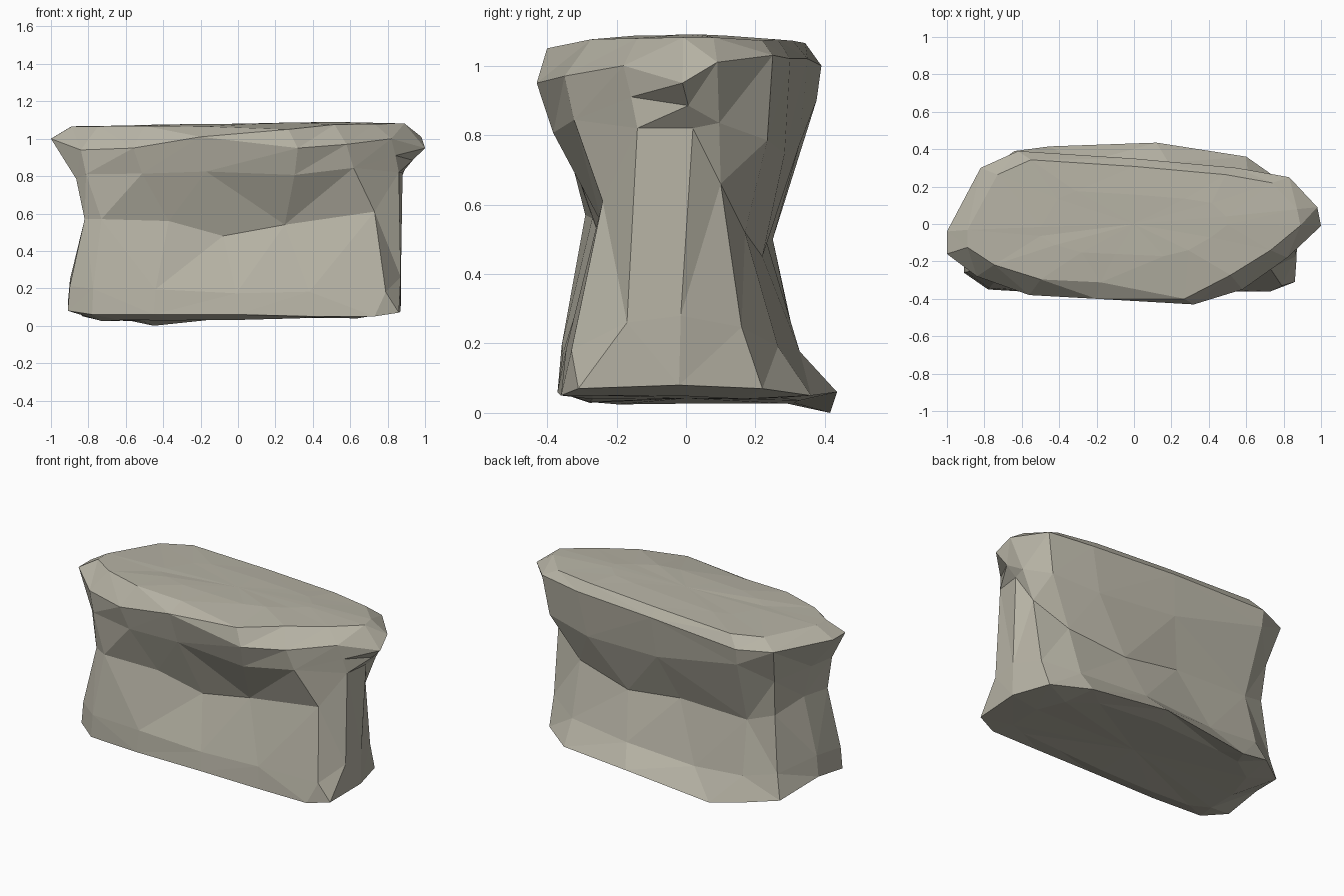
import bpy, bmesh, random

if "Cube" in bpy.data.objects:
    bpy.data.objects.remove(bpy.data.objects["Cube"])

random.seed(4)

# Key outlines, counter-clockwise from the left end: foot, waist, overhanging rim
foot = [(-.91, -.02, .12), (-.91, -.26, .08), (-.78, -.35, .06), (-.45, -.37, .06), (0, -.37, .06),
        (.4, -.36, .05), (.73, -.36, .05), (.86, -.31, .07), (.87, -.02, .08), (.80, .22, .07),
        (.6, .36, .05), (.12, .435, .06), (-.45, .415, 0), (-.64, .39, .04), (-.83, .25, .05)]
waist = [(-.81, -.02, .60), (-.82, -.24, .57), (-.73, -.29, .57), (-.37, -.27, .56), (-.08, -.24, .48),
         (.25, -.24, .54), (.73, -.24, .61), (.86, -.14, .82), (.88, .02, .82), (.82, .10, .66),
         (.62, .17, .52), (.25, .22, .45), (-.12, .23, .50), (-.6, .25, .50), (-.76, .20, .55)]
rim = [(-1, -.04, 1), (-1, -.16, 1), (-.84, -.28, .94), (-.56, -.38, .95), (-.2, -.40, 1.01),
       (.32, -.43, .95), (.58, -.35, .97), (.82, -.18, 1.0), (1, -.01, .95), (.98, .09, 1.01),
       (.83, .25, 1.03), (.55, .30, 1.02), (0, .35, 1.02), (-.62, .39, 1.0), (-.82, .30, 1.0)]


def blend(a, b, rule):
    """Ring between two outlines; rule(point) gives the (xy, z) blend factors."""
    ring = []
    for p, q in zip(a, b):
        t, tz = rule(p)
        ring.append((p[0] + (q[0] - p[0]) * t, p[1] + (q[1] - p[1]) * t,
                     p[2] + (q[2] - p[2]) * tz))
    return ring


def inset(ring, sx, front, back, z, rough):
    return [(x * sx, y * (front if y < 0 else back), z + .008 * x + random.uniform(-rough, rough))
            for x, y, _ in ring]


def flare_rule(p):
    if p[1] > .1:                   # back flares out near the ground
        return .5, .3
    return .12, .27                 # front is steep


def shoulder_rule(p):
    if p[0] > .75:
        return .45, .5
    if p[0] < -.75:                 # left end stays narrow, then flicks out
        return .25, .5
    if p[1] < 0:
        return .75, .65
    return (.9, .8) if p[0] < -.5 else (.8, .52)


flare = blend(foot, waist, flare_rule)
flare[7] = (.87, -.17, .26)         # bevelled front right corner
flare[6] = (.79, -.33, .18)
shoulder = blend(waist, rim, shoulder_rule)
under = inset(foot, .8, .75, .75, .038, .008)
crown = inset(rim, .89, .78, .88, 1.07, .005)
crown[5] = (.27, -.40, 1.05)        # blunt front corner of the slab
plateau = inset(rim, .5, .4, .45, 1.08, .003)
rings = [under, foot, flare, waist, shoulder, rim, crown, plateau]

# Skin the rings into a faceted boulder
bm = bmesh.new()
loops = [[bm.verts.new(p) for p in r] for r in rings]
n = len(foot)
for lo, hi in zip(loops, loops[1:]):
    for i in range(n):
        j = (i + 1) % n
        bm.faces.new((lo[i], lo[j], hi[j], hi[i]))
for ring, height, flip in ((loops[0], .042, True), (loops[-1], 1.08, False)):
    mid = bm.verts.new((0, 0, height))
    for i in range(n):
        tri = (ring[i], ring[(i + 1) % n], mid)
        bm.faces.new(tri[::-1] if flip else tri)
bmesh.ops.triangulate(bm, faces=bm.faces[:], quad_method='SHORT_EDGE')
bmesh.ops.recalc_face_normals(bm, faces=bm.faces[:])

mesh = bpy.data.meshes.new("boulder")
bm.to_mesh(mesh)
bm.free()
stone = bpy.data.materials.new("warm grey stone")
stone.diffuse_color = (.47, .45, .375, 1)
stone.use_nodes = True
stone.node_tree.nodes["Principled BSDF"].inputs["Base Color"].default_value = stone.diffuse_color
mesh.materials.append(stone)
bpy.context.collection.objects.link(bpy.data.objects.new("boulder", mesh))
